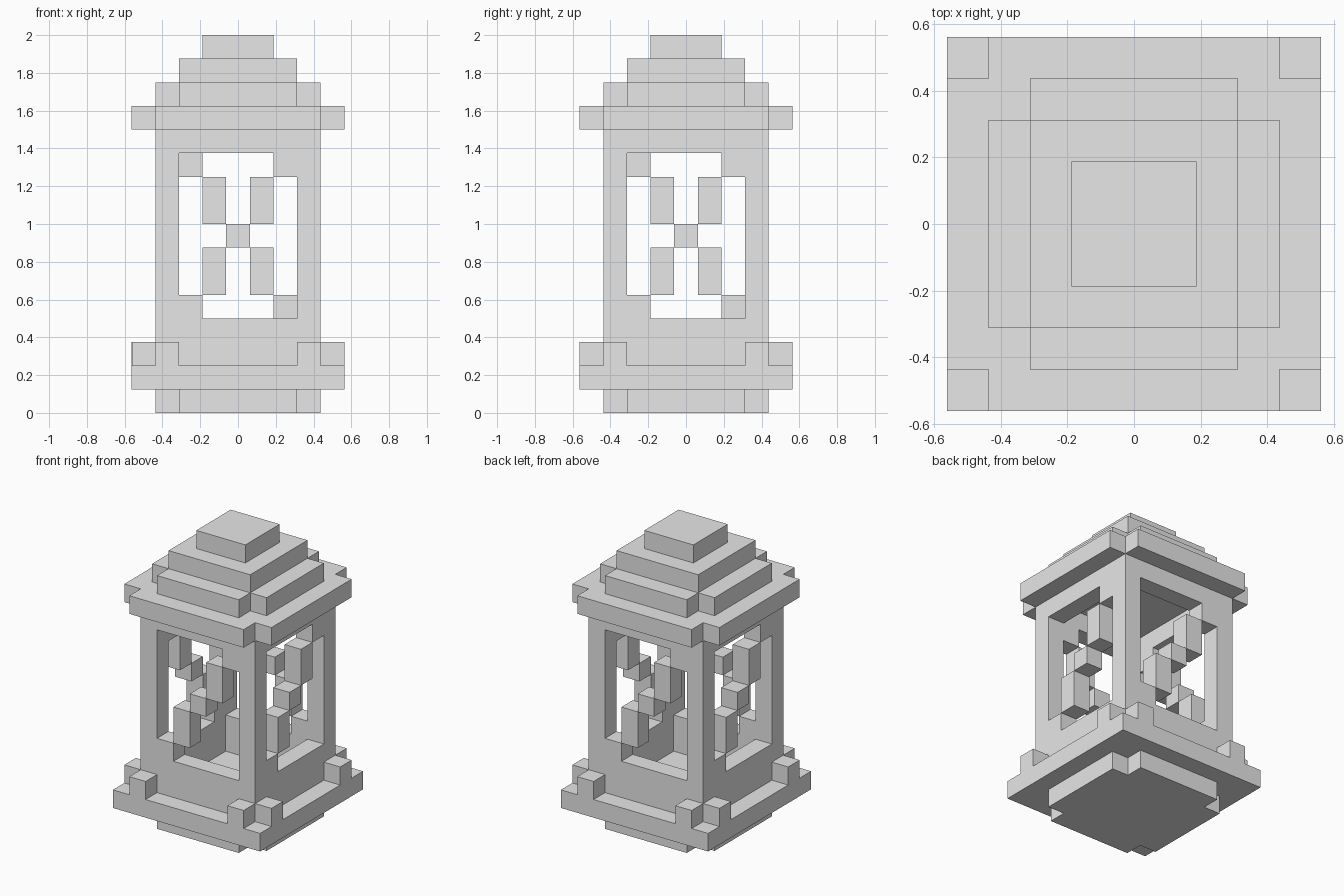
import bpy
import bmesh
from mathutils import Matrix
from math import pi

CELL = 0.125  # size of one block

cube = bpy.data.objects.get("Cube")
if cube:
    bpy.data.objects.remove(cube, do_unlink=True)

grey = bpy.data.materials.new("light_grey")
grey.use_nodes = True
grey.diffuse_color = (0.8, 0.8, 0.8, 1)
grey.node_tree.nodes["Principled BSDF"].inputs["Base Color"].default_value = (0.8, 0.8, 0.8, 1)


def finish(name, bm):
    """Scale from blocks to units and make the object."""
    bmesh.ops.scale(bm, vec=(CELL, CELL, CELL), verts=bm.verts)
    bmesh.ops.recalc_face_normals(bm, faces=bm.faces)
    mesh = bpy.data.meshes.new(name)
    bm.to_mesh(mesh)
    bm.free()
    mesh.materials.append(grey)
    bpy.context.collection.objects.link(bpy.data.objects.new(name, mesh))


def slab(name, half, z, notched=False):
    """Square slab one block high, optionally with its corner blocks missing."""
    bm = bmesh.new()
    inner = half - 1
    if notched:
        quarter = [(half, -inner), (half, inner), (inner, inner)]
    else:
        quarter = [(half, half)]
    outline = []
    for turn in range(4):
        for x, y in quarter:
            for _ in range(turn):
                x, y = -y, x
            outline.append(bm.verts.new((x, y, z)))
    base = bm.faces.new(outline)
    top = bmesh.ops.extrude_face_region(bm, geom=[base])["geom"]
    bmesh.ops.translate(bm, vec=(0, 0, 1), verts=[v for v in top if isinstance(v, bmesh.types.BMVert)])
    finish(name, bm)


def ring(name, blocks):
    """Boxes (x0, x1, y0, z0, z1), one block deep, repeated on all four sides."""
    bm = bmesh.new()
    for turn in range(4):
        spin = Matrix.Rotation(turn * pi / 2, 4, 'Z')
        for x0, x1, y0, z0, z1 in blocks:
            place = Matrix.Translation(((x0 + x1) / 2, y0 + 0.5, (z0 + z1) / 2))
            size = Matrix.Diagonal((x1 - x0, 1, z1 - z0, 1))
            bmesh.ops.create_cube(bm, size=1, matrix=spin @ place @ size)
    finish(name, bm)


# Base
slab("foot", 3.5, 0, notched=True)
slab("base_plate", 4.5, 1)
ring("base_studs", [(s - 0.5, s + 0.5, -4.5, 2, 3) for s in (-3, 3)])

# Walls: each side meets the next at a corner post
WALL = -3.5
ring("sills", [(-3.5, 2.5, WALL, 2, 4)])
ring("corner_posts", [(-3.5, -2.5, WALL, 4, 11)])
ring("lintels", [(-3.5, 2.5, WALL, 11, 12)])
ring("window_corners", [(-2.5, -1.5, WALL, 4, 5), (1.5, 2.5, WALL, 10, 11)])

# Stepped diagonal bars in the windows
ring("window_bars", [(-1.5, -0.5, WALL, 5, 7), (-0.5, 0.5, WALL, 7, 8), (0.5, 1.5, WALL, 8, 10)])

# Stepped roof
slab("roof_eaves", 4.5, 12, notched=True)
slab("roof_lower_step", 3.5, 13, notched=True)
slab("roof_upper_step", 2.5, 14)
slab("roof_cap", 1.5, 15)
